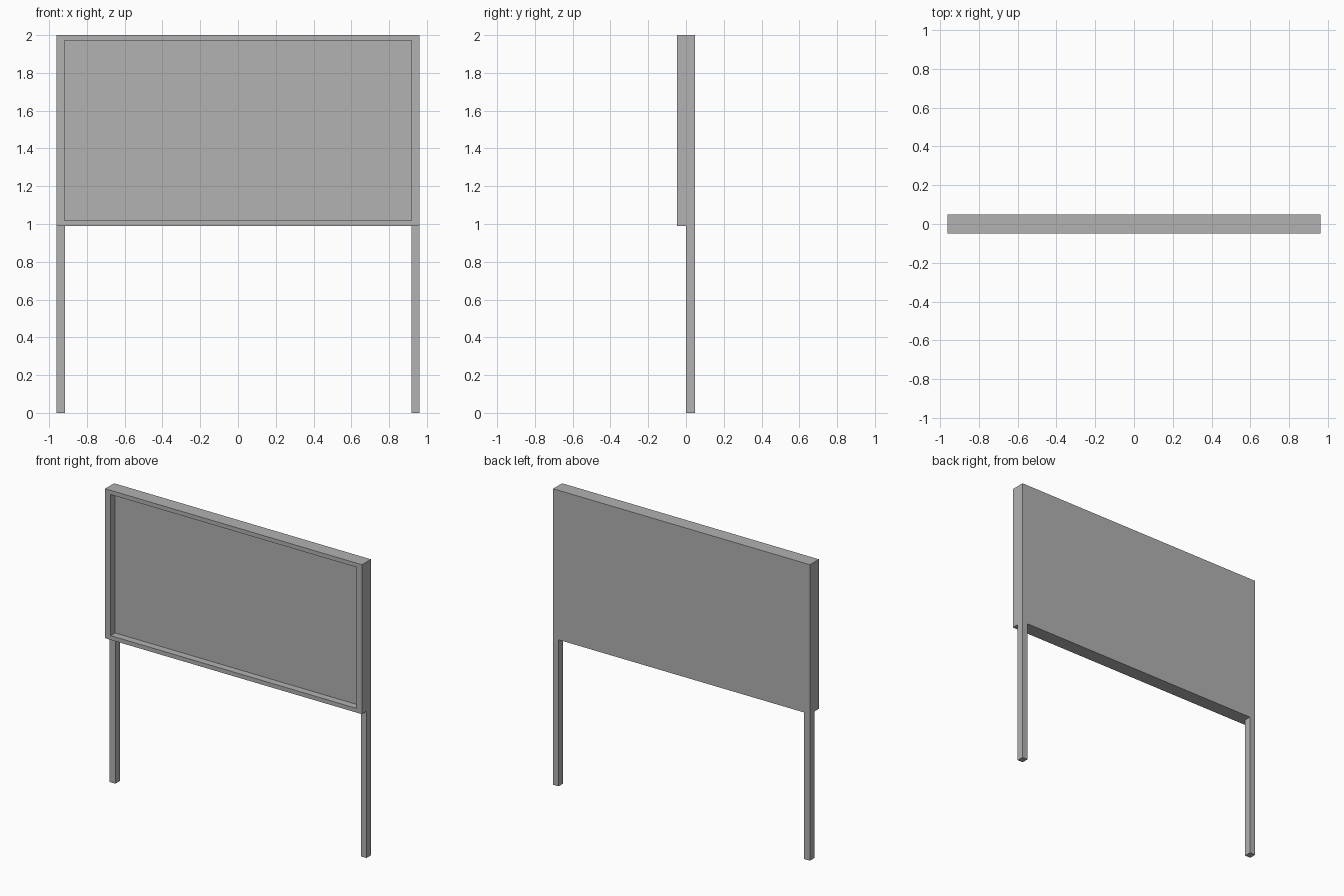
import bpy
import bmesh

cube = bpy.data.objects.get("Cube")
if cube:
    bpy.data.objects.remove(cube, do_unlink=True)

# Single grey material
grey = bpy.data.materials.new("plain_grey")
grey.use_nodes = True
colour = (0.445, 0.445, 0.445, 1)
grey.diffuse_color = colour
grey.node_tree.nodes["Principled BSDF"].inputs["Base Color"].default_value = colour

HALF_WIDTH = 0.96
HALF_DEPTH = 0.048
BOARD_BOTTOM, BOARD_TOP = 0.99, 2.0


def finish(name, bm):
    bmesh.ops.recalc_face_normals(bm, faces=bm.faces)
    mesh = bpy.data.meshes.new(name)
    bm.to_mesh(mesh)
    bm.free()
    mesh.materials.append(grey)
    obj = bpy.data.objects.new(name, mesh)
    bpy.context.collection.objects.link(obj)


def box(low, high):
    bm = bmesh.new()
    bmesh.ops.create_cube(bm, size=1)
    for v in bm.verts:
        v.co = [a + (b - a) * (c + 0.5) for a, b, c in zip(low, high, v.co)]
    return bm


# Board with a shallow tray sunk into its front face
board = box((-HALF_WIDTH, -HALF_DEPTH, BOARD_BOTTOM), (HALF_WIDTH, HALF_DEPTH, BOARD_TOP))
board.normal_update()
front = min(board.faces, key=lambda f: f.calc_center_median().y)
bmesh.ops.inset_region(board, faces=[front], thickness=0.04)
# Side rims are slightly wider than the top and bottom rims
for v in front.verts:
    v.co.x = 0.918 if v.co.x > 0 else -0.918
# Sink the panel to mid depth, leaving square rim walls
panel = bmesh.ops.extrude_discrete_faces(board, faces=[front])["faces"][0]
for v in panel.verts:
    v.co.y = 0
finish("display_board", board)

# Two posts flush with the back and outer sides of the board
for name, x0, x1 in (("right_post", -HALF_WIDTH, -0.917), ("left_post", 0.919, HALF_WIDTH)):
    finish(name, box((x0, 0, 0), (x1, HALF_DEPTH, BOARD_BOTTOM)))
